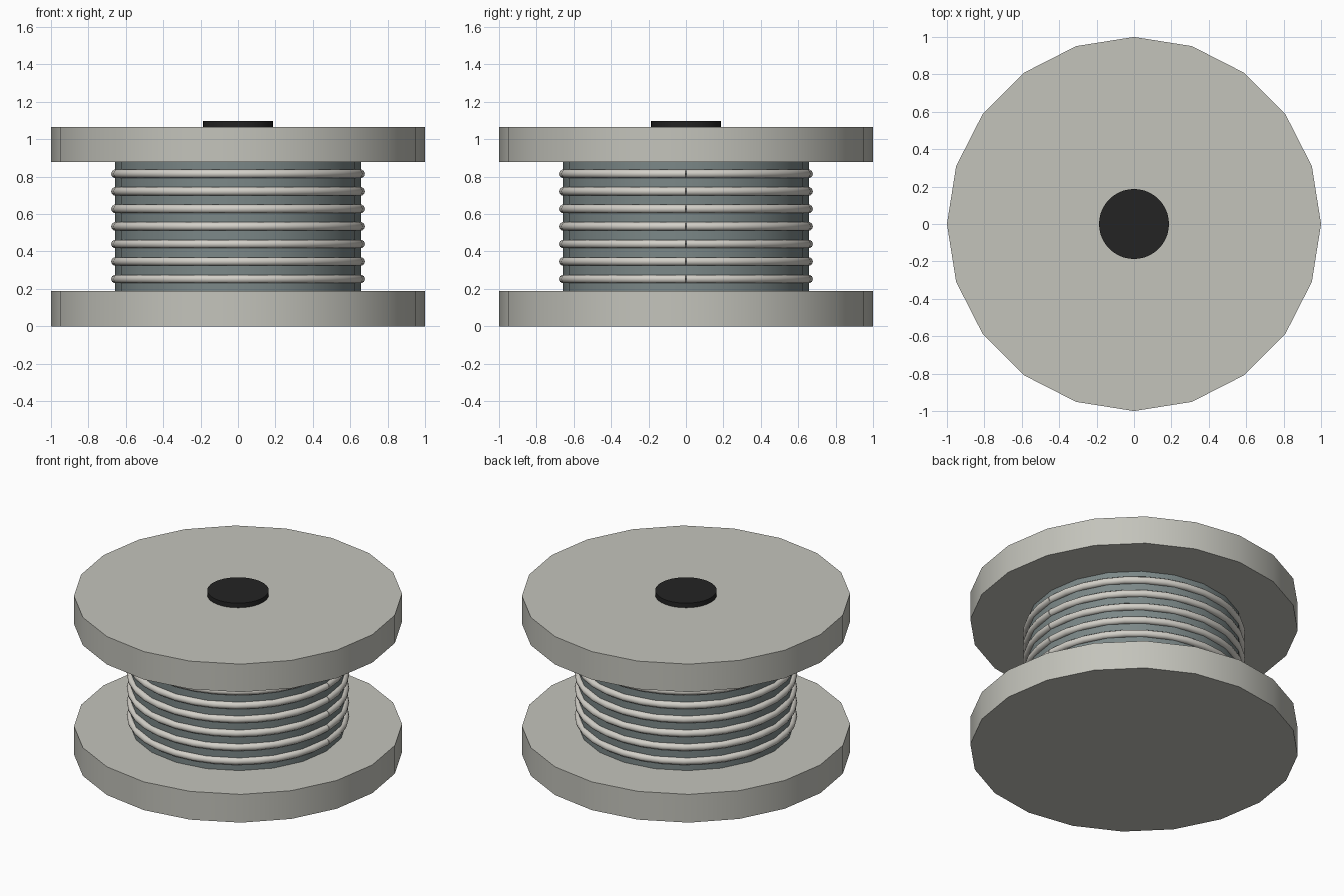
import bpy
import math

if "Cube" in bpy.data.objects:
    bpy.data.objects.remove(bpy.data.objects["Cube"])


def material(name, rgb):
    m = bpy.data.materials.new(name)
    m.diffuse_color = (*rgb, 1.0)
    m.use_nodes = True
    m.node_tree.nodes["Principled BSDF"].inputs["Base Color"].default_value = m.diffuse_color
    return m


flange_grey = material("flange grey", (0.55, 0.55, 0.50))
drum_grey = material("drum blue grey", (0.20, 0.245, 0.245))
wire_grey = material("wire light grey", (0.65, 0.63, 0.58))
hub_black = material("hub black", (0.017, 0.017, 0.017))


def finish(obj, name, mat):
    obj.name = name
    obj.data.materials.append(mat)
    bpy.ops.object.select_all(action='DESELECT')
    obj.select_set(True)
    bpy.context.view_layer.objects.active = obj
    bpy.ops.object.shade_smooth_by_angle(angle=math.radians(40))


def disc(name, radius, z0, z1, sides, mat):
    bpy.ops.mesh.primitive_cylinder_add(vertices=sides, radius=radius, depth=z1 - z0,
                                        location=(0, 0, (z0 + z1) / 2))
    finish(bpy.context.object, name, mat)


def wire_turn(name, radius, thickness, z, mat, steps=32):
    # Open circle path whose two ends meet at +x, leaving a fine seam
    curve = bpy.data.curves.new(name, 'CURVE')
    curve.dimensions = '3D'
    curve.bevel_depth = thickness
    curve.bevel_resolution = 3
    curve.use_fill_caps = True
    spline = curve.splines.new('POLY')
    spline.points.add(steps)
    for i, p in enumerate(spline.points):
        a = 2 * math.pi * i / steps
        p.co = (radius * math.cos(a), radius * math.sin(a), z, 1)
    obj = bpy.data.objects.new(name, curve)
    bpy.context.collection.objects.link(obj)
    bpy.ops.object.select_all(action='DESELECT')
    obj.select_set(True)
    bpy.context.view_layer.objects.active = obj
    bpy.ops.object.convert(target='MESH')
    finish(bpy.context.object, name, mat)


# End flanges and drum
disc("bottom_flange", 1.0, 0.0, 0.19, 20, flange_grey)
disc("top_flange", 1.0, 0.878, 1.066, 20, flange_grey)
disc("drum", 0.657, 0.19, 0.878, 20, drum_grey)

# Hub cap standing just proud of the top flange
disc("hub", 0.187, 1.0, 1.097, 40, hub_black)

# Seven turns of wire round the drum
for i in range(7):
    wire_turn(f"wire_turn_{i + 1}", 0.655, 0.0235, 0.253 + i * 0.0937, wire_grey)
